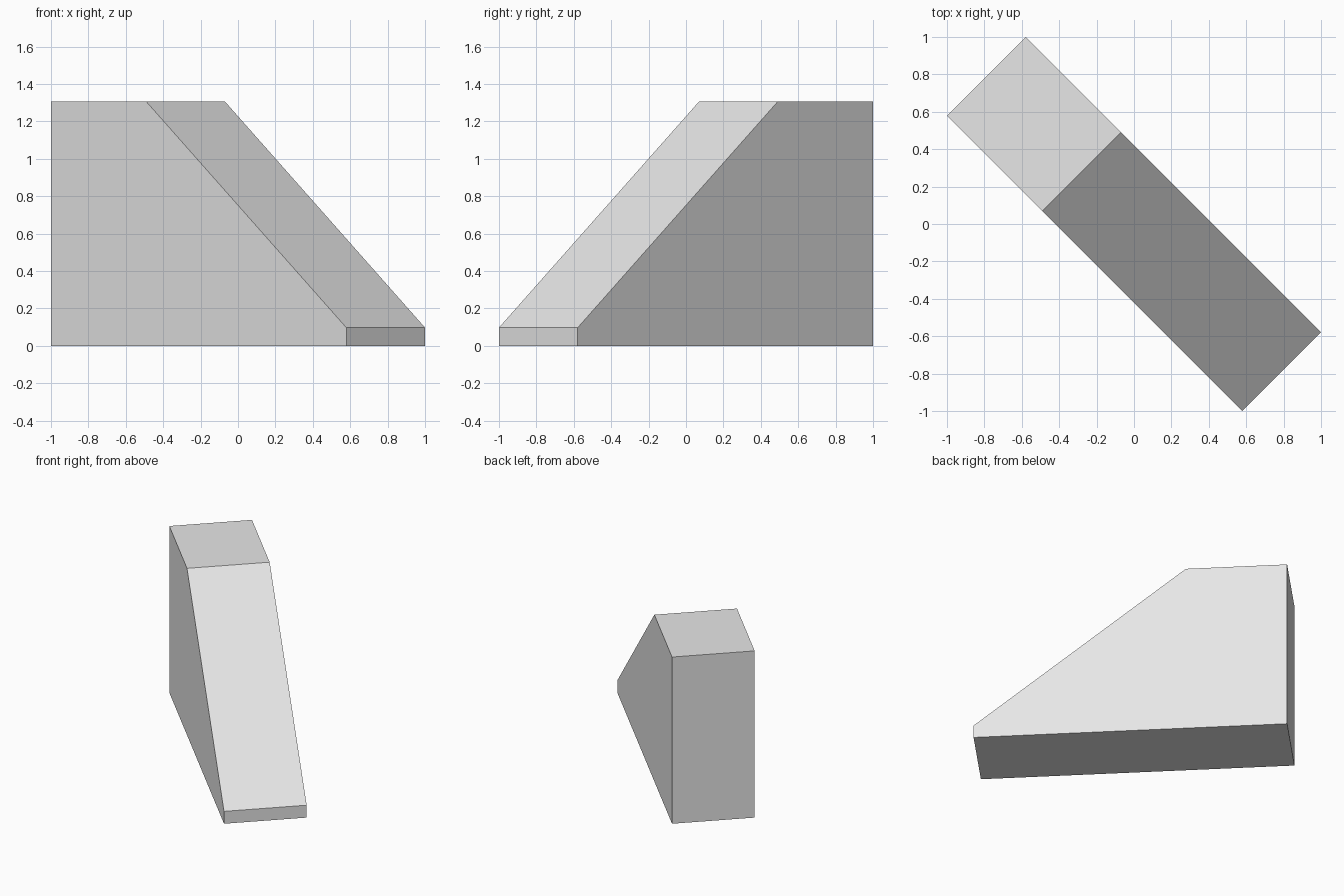
import bpy
import bmesh
from mathutils import Vector, Matrix
from math import radians, sqrt

cube = bpy.data.objects.get("Cube")
if cube:
    bpy.data.objects.remove(cube, do_unlink=True)

# Single plain grey
grey = bpy.data.materials.new("light_grey")
grey.use_nodes = True
colour = (0.8, 0.8, 0.8, 1)
grey.diffuse_color = colour
grey.node_tree.nodes["Principled BSDF"].inputs["Base Color"].default_value = colour

# Overall sizes, measured along the diagonal footprint
length = 1.579 * sqrt(2)
width = 0.421 * sqrt(2)
top_length = 0.51 * sqrt(2)
height = 1.305
lip = 0.097

# Side profile: tall flat-topped end sloping down to a low lip
half = length / 2
profile = [(-half, 0), (half, 0), (half, lip), (top_length - half, height), (-half, height)]

bm = bmesh.new()
side = bm.faces.new([bm.verts.new((u, -width / 2, z)) for u, z in profile])
swept = bmesh.ops.extrude_face_region(bm, geom=[side])["geom"]
bmesh.ops.translate(bm, vec=Vector((0, width, 0)),
                    verts=[v for v in swept if isinstance(v, bmesh.types.BMVert)])

# Turn the wedge so the low end points to the front left
bmesh.ops.rotate(bm, verts=bm.verts, matrix=Matrix.Rotation(radians(-45), 3, "Z"))
bmesh.ops.recalc_face_normals(bm, faces=bm.faces)

mesh = bpy.data.meshes.new("sloped_wedge")
bm.to_mesh(mesh)
bm.free()
mesh.materials.append(grey)
wedge = bpy.data.objects.new("sloped_wedge", mesh)
bpy.context.collection.objects.link(wedge)
